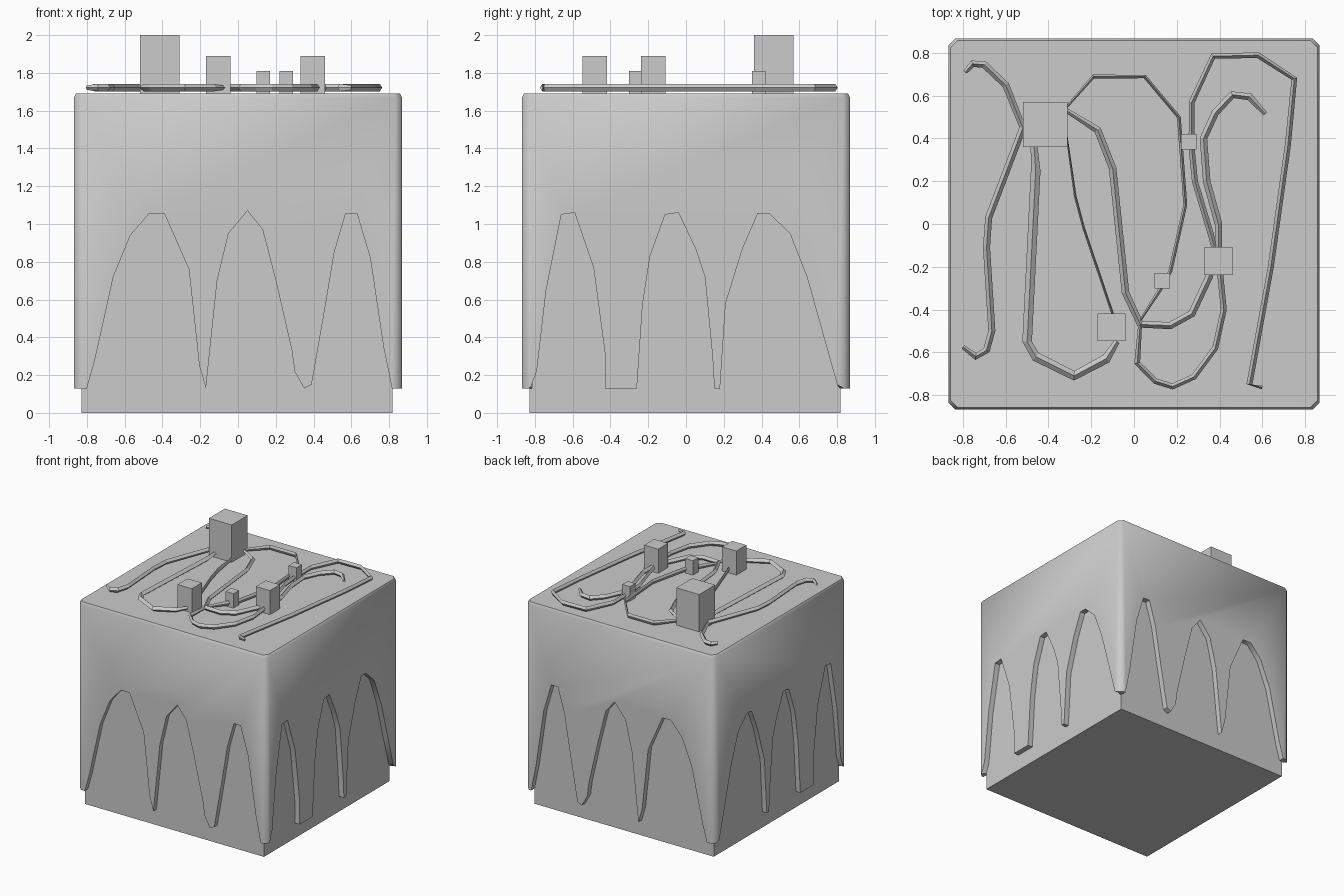
import bpy, bmesh, math
from mathutils import Vector

if "Cube" in bpy.data.objects:
    bpy.data.objects.remove(bpy.data.objects["Cube"])


def mesh_object(name, bm):
    bmesh.ops.recalc_face_normals(bm, faces=bm.faces)
    me = bpy.data.meshes.new(name)
    bm.to_mesh(me)
    bm.free()
    ob = bpy.data.objects.new(name, me)
    bpy.context.collection.objects.link(ob)
    return ob


def box(name, x0, x1, y0, y1, z0, z1):
    bm = bmesh.new()
    bmesh.ops.create_cube(bm, size=1)
    for v in bm.verts:
        v.co = (x0 + (v.co.x + .5) * (x1 - x0),
                y0 + (v.co.y + .5) * (y1 - y0),
                z0 + (v.co.z + .5) * (z1 - z0))
    return mesh_object(name, bm)


# Cake block
box("cake_block", -0.828, 0.818, -0.828, 0.818, 0, 1.66)

# Icing drip outlines: (position along the side, height of lower edge)
front = [(-.835, .13), (-.80, .13), (-.76, .27), (-.66, .72), (-.57, .94), (-.47, 1.055),
         (-.39, 1.055), (-.26, .76), (-.205, .25), (-.17, .13), (-.11, .70), (-.05, .95),
         (.05, 1.07), (.13, .97), (.20, .70), (.285, .33), (.30, .22), (.35, .13),
         (.39, .15), (.46, .55), (.51, .85), (.57, 1.055), (.63, 1.055), (.70, .82),
         (.77, .35), (.815, .13), (.835, .13)]
side = [(-.835, .13), (-.82, .14), (-.79, .22), (-.74, .65), (-.66, 1.05), (-.59, 1.06),
        (-.49, .77), (-.43, .32), (-.43, .13), (-.26, .13), (-.23, .57), (-.19, .83),
        (-.11, 1.05), (-.04, 1.06), (.05, .87), (.10, .72), (.14, .30), (.15, .13),
        (.18, .13), (.21, .58), (.30, .87), (.38, 1.055), (.44, 1.055), (.55, .95),
        (.64, .72), (.73, .40), (.80, .15), (.835, .13)]

# Icing shell: four dripping walls, chamfered corners, flat top
R = 0.868
bm = bmesh.new()
walls = [[(t, -R, z) for t, z in front],
         [(R, t, z) for t, z in side],
         [(t, R, z) for t, z in reversed(front)],
         [(-R, t, z) for t, z in reversed(side)]]
lower = [[bm.verts.new(p) for p in w] for w in walls]
rings = []
for z, inset in ((1.67, 0), (1.69, .01)):
    k = (R - inset) / R
    rings.append([bm.verts.new((v.co.x * k, v.co.y * k, z))
                  for w in lower for v in (w[0], w[-1])])
for i, w in enumerate(lower):
    a, b, c = rings[0][2 * i], rings[0][2 * i + 1], rings[0][(2 * i + 2) % 8]
    bm.faces.new(w + [b, a])
    bm.faces.new([w[-1], lower[(i + 1) % 4][0], c, b])
for i in range(8):
    j = (i + 1) % 8
    bm.faces.new([rings[0][i], rings[0][j], rings[1][j], rings[1][i]])
bm.faces.new(rings[1])
icing = mesh_object("icing", bm)
mod = icing.modifiers.new("thickness", 'SOLIDIFY')
mod.thickness = 0.045
mod.offset = -1
bpy.context.view_layer.objects.active = icing
icing.select_set(True)
bpy.ops.object.modifier_apply(modifier="thickness")
bpy.ops.object.shade_smooth_by_angle(angle=math.radians(50))


# Piped ribbons: four-sided sweep along a path on the top
def ribbon(name, pts, width=0.042, height=0.04, z=1.722):
    bm = bmesh.new()
    P = [Vector((x, y, z)) for x, y in pts]
    prev = None
    last = len(P) - 1
    for i, p in enumerate(P):
        t = (P[min(i + 1, last)] - P[max(i - 1, 0)]).normalized()
        n = Vector((-t.y, t.x, 0))
        s = 0.6 if i in (0, last) else 1.0
        ring = [bm.verts.new(p + o * s) for o in
                (n * width / 2, Vector((0, 0, height / 2)),
                 -n * width / 2, Vector((0, 0, -height / 2)))]
        if prev:
            for k in range(4):
                bm.faces.new([prev[k], prev[(k + 1) % 4], ring[(k + 1) % 4], ring[k]])
        if i in (0, last):
            bm.faces.new(ring)
        prev = ring
    return mesh_object(name, bm)


ribbon("ribbon_left", [(-.79, .71), (-.755, .75), (-.70, .745), (-.60, .65), (-.52, .45),
                       (-.68, .03), (-.69, -.11), (-.665, -.50), (-.69, -.59), (-.74, -.62),
                       (-.80, -.575)], .033)
ribbon("ribbon_loop", [(-.47, .40), (-.46, .25), (-.50, -.55), (-.46, -.62), (-.28, -.71),
                       (-.13, -.63), (-.08, -.55)], .045)
ribbon("ribbon_thin", [(-.08, -.55), (-.10, -.42), (-.235, -.02), (-.275, .13), (-.32, .45)], .012)
ribbon("ribbon_middle", [(-.33, .54), (-.17, .44), (-.10, .26), (-.04, -.32), (.03, -.47),
                         (.17, -.475), (.27, -.42), (.35, -.25), (.395, -.10), (.395, 0),
                         (.34, .20), (.325, .40), (.38, .52), (.46, .605), (.54, .595),
                         (.615, .515)], .035)
ribbon("ribbon_arch", [(-.33, .53), (-.19, .69), (.05, .69), (.21, .50), (.24, .09),
                       (.17, -.22), (.12, -.31), (.03, -.45)], .018)
ribbon("ribbon_right", [(.03, -.45), (.015, -.65), (.10, -.735), (.18, -.76), (.28, -.715),
                        (.38, -.58), (.42, -.40), (.40, -.20), (.36, -.05), (.285, .20),
                        (.27, .35), (.27, .57), (.37, .785), (.58, .79), (.75, .68),
                        (.72, .37), (.64, -.20), (.54, -.75), (.60, -.765)], .028)

# Cubes standing on the icing
for name, cx, cy, w, top in (("topping_tall", -.415, .465, .21, 2.0),
                             ("topping_medium_front", -.105, -.483, .13, 1.89),
                             ("topping_medium_right", .395, -.173, .13, 1.89),
                             ("topping_small_back", .256, .385, .072, 1.81),
                             ("topping_small_front", .133, -.265, .072, 1.81)):
    h = w / 2
    box(name, cx - h, cx + h, cy - h, cy + h, 1.685, top)
